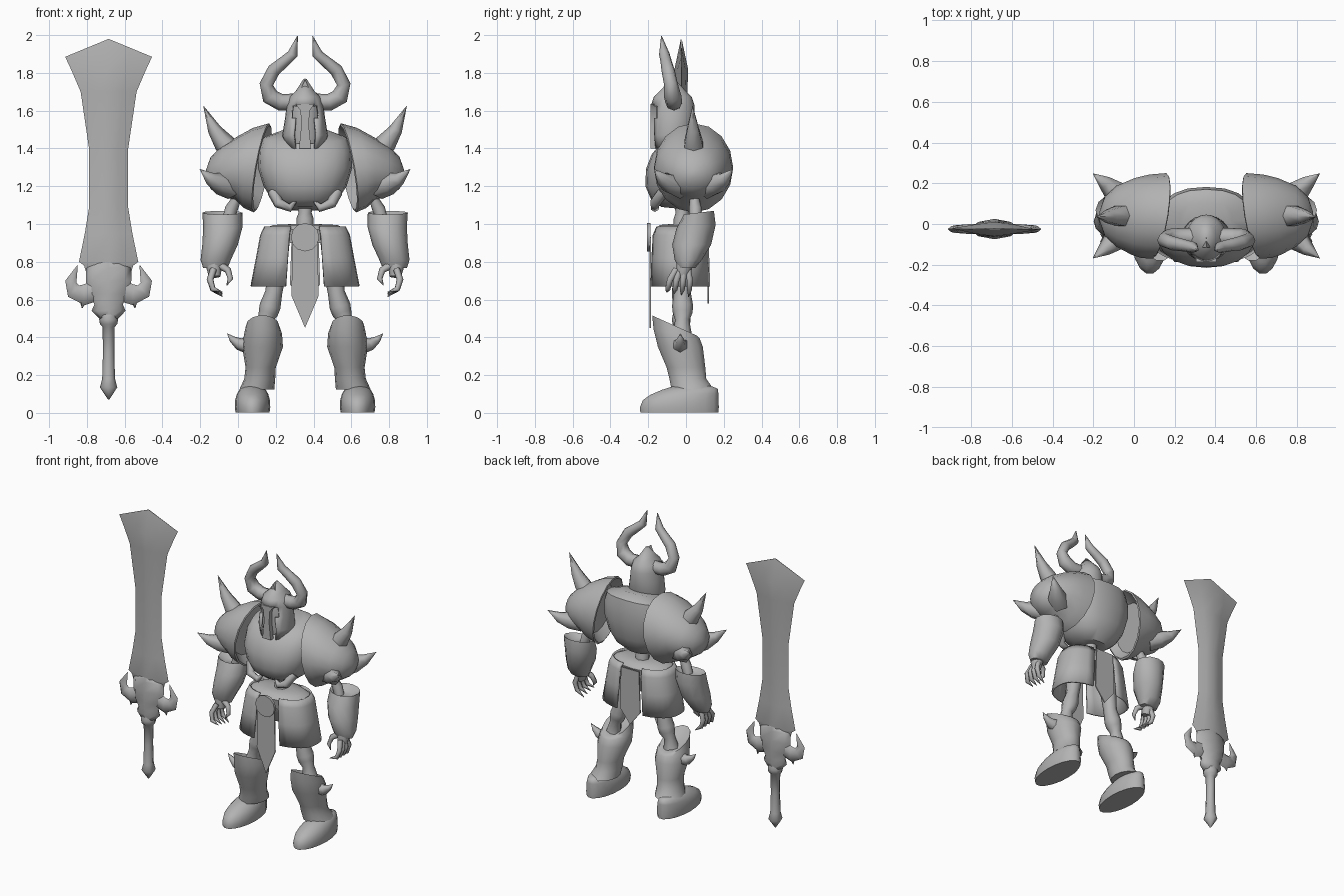
import bpy, bmesh, math
from mathutils import Vector

CX = 0.355          # centre line of the warrior
SX, SY = -0.685, -0.025   # centre line of the sword

grey = bpy.data.materials.new("plain_grey")
grey.diffuse_color = (0.45, 0.45, 0.45, 1)


def finish(name, bm, origin, thick=0, angle=40):
    bmesh.ops.recalc_face_normals(bm, faces=bm.faces)
    me = bpy.data.meshes.new(name)
    bm.to_mesh(me)
    bm.free()
    ob = bpy.data.objects.new(name, me)
    ob.location = origin
    me.materials.append(grey)
    bpy.context.collection.objects.link(ob)
    if thick:
        mod = ob.modifiers.new("thickness", "SOLIDIFY")
        mod.thickness = thick
        mod.offset = 0
    bpy.context.view_layer.objects.active = ob
    ob.select_set(True)
    bpy.ops.object.shade_smooth_by_angle(angle=math.radians(angle))
    ob.select_set(False)
    return ob


def skin(name, rings, closed=True, caps=True, thick=0, origin=(CX, 0, 0), cut=None, angle=45):
    """Skin a list of point rings; cut(face centre) removes faces."""
    bm = bmesh.new()
    vs = [[bm.verts.new(p) for p in r] for r in rings]
    n = len(rings[0])
    for a, b in zip(vs, vs[1:]):
        for i in range(n if closed else n - 1):
            j = (i + 1) % n
            bm.faces.new((a[i], a[j], b[j], b[i]))
    if caps:
        bm.faces.new(vs[0])
        bm.faces.new(vs[-1])
    if cut:
        bmesh.ops.delete(bm, geom=[f for f in bm.faces if cut(f.calc_center_median())], context="FACES")
    return finish(name, bm, origin, thick, angle)


def oval(cx, cy, z, rx, ry, tilt=0, n=16, start=0, sweep=360, s=1, power=1):
    """Level oval; tilt raises z with y, power under 1 makes it boxier."""
    pts = []
    for i in range(n):
        a = math.radians(start + sweep * i / (n if sweep == 360 else n - 1))
        c, d = (math.copysign(abs(k) ** power, k) for k in (math.cos(a), math.sin(a)))
        pts.append(((cx + rx * c) * s, cy + ry * d, z + tilt * ry * d))
    return pts


def tube(name, path, n=8, s=1, origin=(CX, 0, 0), flat=1):
    """Tapering tube through (x, y, z, radius) points; flat squeezes it in y."""
    pts = [Vector((p[0] * s, p[1], p[2])) for p in path]
    rings = []
    for i, p in enumerate(pts):
        t = (pts[min(i + 1, len(pts) - 1)] - pts[max(i - 1, 0)]).normalized()
        ref = Vector((0, 1, 0)) if abs(t.y) < 0.8 else Vector((0, 0, 1))
        u = t.cross(ref).normalized()
        v = t.cross(u) * flat
        r = path[i][3]
        rings.append([p + r * (math.cos(k * math.tau / n) * u + math.sin(k * math.tau / n) * v)
                      for k in range(n)])
    return skin(name, rings, origin=origin, angle=75)


def plate(name, outline, y, depth, origin=(CX, 0, 0)):
    """Flat panel from an (x, z) outline."""
    return skin(name, [[(x, y + d, z) for x, z in outline] for d in (-depth / 2, depth / 2)], origin=origin)


# Helmet shell with an eye and mouth opening
HELM = [(1.425, .1, .1), (1.47, .115, .108), (1.56, .1, .11), (1.625, .092, .11),
        (1.67, .078, .095), (1.70, .045, .065), (1.765, .003, .003)]


def opening(c):
    return c.y < -.1 and ((c.z < 1.57 and abs(c.x) < .045) or (1.57 < c.z < 1.625 and abs(c.x) < .068))


skin("helmet", [oval(0, -.07, z, rx, ry, .3 if z < 1.45 else 0, 24) for z, rx, ry in HELM],
     caps=False, thick=.012, cut=opening)
skin("face", [oval(0, -.065, z, rx * .88, ry * .88) for z, rx, ry in HELM[:5]])
plate("nose_guard", [(-.032, 1.40), (.032, 1.40), (.02, 1.52), (.024, 1.6), (.05, 1.635),
                     (-.05, 1.635), (-.024, 1.6), (-.02, 1.52)], -.171, .032)
plate("helmet_crest", [(-.055, 1.675), (.055, 1.675), (.025, 1.71), (0, 1.765), (-.025, 1.71)], -.1, .03)
tube("neck", [(0, -.03, 1.35, .06), (0, -.05, 1.5, .055)])

# Chest armour and spine
CHEST = [(1.08, -.03, .11, .1, -.1), (1.13, -.025, .175, .16, 0), (1.2, -.025, .22, .19, 0),
         (1.3, -.015, .25, .197, .05), (1.39, .0, .245, .182, .12), (1.455, .02, .22, .15, .15),
         (1.485, .015, .13, .1, .25)]
skin("chest_armour", [oval(0, y, z, rx, ry, t, 20, power=.85) for z, y, rx, ry, t in CHEST])
tube("spine", [(0, -.02, 1.15, .05), (0, -.02, 1.06, .035), (0, -.02, 1.03, .045), (0, -.02, .95, .045)])

# Waist, belt disc and hanging cloths
skin("waist", [oval(0, -.03, z, rx, ry) for z, rx, ry in
               ((.9, .2, .12), (.97, .222, .133), (.995, .17, .11), (1.0, .06, .05))])
disc = [(.075 * math.cos(k * math.pi / 6), .93 + .075 * math.sin(k * math.pi / 6)) for k in range(12)]
plate("belt_disc", disc, -.197, .018)
plate("front_cloth", [(-.066, .93), (.066, .93), (.072, .62), (0, .45), (-.072, .62)], -.19, .008)
plate("back_cloth", [(-.07, .97), (.07, .97), (.08, .68), (0, .58), (-.08, .68)], .118, .008)

# Shoulder profile: x, centre y, centre z, y radius, z radius, lean in z, lean in y
DOME = [(.29, .04, 1.297, .16, .17, .12, .1), (.225, .04, 1.297, .2, .225, .17, .16),
        (.23, .04, 1.297, .21, .236, .17, .16), (.3, .038, 1.297, .205, .212, .12, .1),
        (.36, .038, 1.297, .188, .17, .05, .05), (.44, .038, 1.28, .15, .135, 0, 0),
        (.5, .038, 1.27, .095, .085, 0, 0), (.525, .038, 1.265, .02, .02, 0, 0)]

for s, side in ((-1, "right"), (1, "left")):
    # Horn
    tube(side + "_horn", [(.06, -.065, 1.645, .045), (.13, -.065, 1.645, .045), (.185, -.07, 1.675, .046),
                          (.205, -.08, 1.74, .036), (.165, -.095, 1.815, .035), (.11, -.105, 1.86, .03),
                          (.065, -.115, 1.9, .028), (.04, -.13, 1.995, .002)], s=s)

    # Shoulder dome with a hollow rim, and three spikes
    dome = []
    for x, cy, cz, ry, rz, lz, ly in DOME:
        dome.append([((x - lz * rz * math.sin(a) - ly * ry * math.cos(a)) * s,
                      cy + ry * math.cos(a), cz + rz * math.sin(a))
                     for a in (k * math.tau / 16 for k in range(16))])
    skin(side + "_shoulder", dome)
    tube(side + "_top_spike", [(.38, .04, 1.37, .062), (.43, .04, 1.43, .055), (.48, .037, 1.5, .036),
                               (.538, .035, 1.625, .001)], 6, s)
    for y, label in ((-1, "front"), (1, "back")):
        tube(f"{side}_{label}_spike", [(.39, .04 + y * .07, 1.2, .07), (.45, .04 + y * .12, 1.215, .06),
                                       (.5, .04 + y * .165, 1.24, .035), (.557, .04 + y * .208, 1.29, .001)], 6, s)

    # Rib barb below the chest
    tube(side + "_rib", [(.17, -.12, 1.17, .03), (.14, -.165, 1.11, .028), (.08, -.165, 1.085, .022),
                         (.04, -.155, 1.13, .004)], 6, s)

    # Arm bone and gauntlet
    tube(side + "_arm", [(.34, .04, 1.22, .035), (.365, .045, 1.13, .026), (.39, .05, 1.08, .034),
                         (.42, .05, .98, .03)], s=s)
    skin(side + "_gauntlet", [oval(x, y, z, rx, ry, t, 12, s=s) for x, y, z, rx, ry, t in
                              ((.43, .06, 1.03, .06, .055, 0), (.438, .068, 1.06, .106, .08, .12),
                               (.435, .053, .985, .104, .104, .1), (.45, .03, .89, .094, .103, 0),
                               (.473, .012, .81, .08, .072, 0), (.475, .005, .768, .065, .045, 0))], angle=55)
    # Hand with curled claws
    tube(side + "_palm", [(.475, 0, .82, .045), (.482, -.01, .77, .042), (.478, -.02, .72, .03)], s=s)
    for k in range(4):
        y = .035 - .035 * k
        tube(f"{side}_finger_{k + 1}", [(.485, y * .6 - .01, .76, .018), (.503, y - .015, .705, .018),
                                        (.488, y * 1.1 - .02, .655, .015),
                                        (.437, y * 1.1 - .025, .615 + .008 * k, .002)], 6, s)
    tube(side + "_thumb", [(.455, -.02, .785, .022), (.408, -.035, .755, .018), (.395, -.05, .71, .015),
                           (.415, -.06, .675, .002)], 6, s)

    # Skirt panel
    skin(side + "_skirt", [oval(0, -.03, z, rx, ry, 0, 13, -74, 148, s, .8) for z, rx, ry in
                           ((.985, .21, .125), (.94, .232, .145), (.82, .254, .152), (.67, .283, .157))],
         closed=False, caps=False, thick=.012)

    # Thigh bone with knobs
    tube(side + "_thigh", [(.14, -.02, .92, .06), (.15, -.02, .75, .052), (.165, -.02, .64, .045),
                           (.185, -.018, .565, .056), (.195, -.018, .53, .052), (.212, -.02, .49, .038),
                           (.225, -.02, .42, .05)], s=s)
    # Shin guard with raised knee, and its outer barb
    skin(side + "_shin_guard", [oval(x, y, z, rx, ry, t, 14, s=s) for x, y, z, rx, ry, t in
                                ((.225, -.05, .44, .06, .08, -.35), (.225, -.06, .462, .088, .122, -.45),
                                 (.222, -.05, .42, .1, .125, -.2), (.225, -.03, .35, .108, .122, 0),
                                 (.235, .0, .24, .08, .105, 0), (.24, .01, .18, .082, .1, 0),
                                 (.255, .035, .125, .092, .115, 0))], angle=55)
    tube(side + "_shin_barb", [(.31, -.03, .36, .045), (.35, -.03, .365, .032), (.385, -.03, .39, .018),
                               (.412, -.03, .42, .001)], 6, s)
    # Boot foot
    skin(side + "_foot", [oval(.278, y, z, rx, ry, t, 18, s=s) for y, z, rx, ry, t in
                          ((-.035, .003, .09, .21, 0), (-.035, .03, .094, .212, 0), (-.028, .068, .092, .203, 0),
                           (-.008, .1, .083, .182, .02), (.02, .125, .068, .15, .02), (.035, .142, .045, .1, 0))],
         angle=55)

# Sword blade with a lens section
SW = (SX, SY, 0)
blade = []
for z, dz, w, t in ((.68, 0, .1, .03), (.78, 0, .13, .035), (.8, 0, .157, .036), (.95, 0, .126, .033),
                    (1.09, 0, .103, .03), (1.395, 0, .103, .03), (1.7, 0, .148, .033),
                    (1.82, -.01, .195, .036), (1.93, -.045, .23, .002)):
    blade.append([(x * w, y * t, z + dz * abs(x) + (.05 * (1 - abs(x)) if z > 1.9 else 0))
                  for x, y in ((-1, 0), (-.5, -.62), (0, -1), (.5, -.62), (1, 0), (.5, .62), (0, 1), (-.5, .62))])
skin("sword_blade", blade, origin=SW, angle=65)

# Sword guard, claws, grip and pommel
skin("sword_guard", [oval(0, 0, z, rx, ry, n=8) for z, rx, ry in
                     ((.5, .05, .04), (.54, .09, .045), (.575, .075, .045), (.63, .11, .05),
                      (.7, .12, .045), (.77, .12, .04), (.8, .06, .036))], origin=SW, angle=65)
for s, side in ((-1, "right"), (1, "left")):
    tube(side + "_guard_claw", [(.06, 0, .65, .055), (.13, 0, .625, .055), (.185, 0, .645, .042),
                                (.2, 0, .695, .03), (.165, 0, .78, .002)], 6, s, SW, .5)
    tube(side + "_guard_barb", [(.13, 0, .63, .035), (.14, 0, .555, .002)], 6, s, SW, .5)
tube("sword_grip", [(0, 0, .52, .045), (0, 0, .495, .05), (0, 0, .47, .046), (0, 0, .455, .032), (0, 0, .32, .03),
                    (0, 0, .18, .034), (0, 0, .135, .046), (0, 0, .07, .003)], origin=SW)
